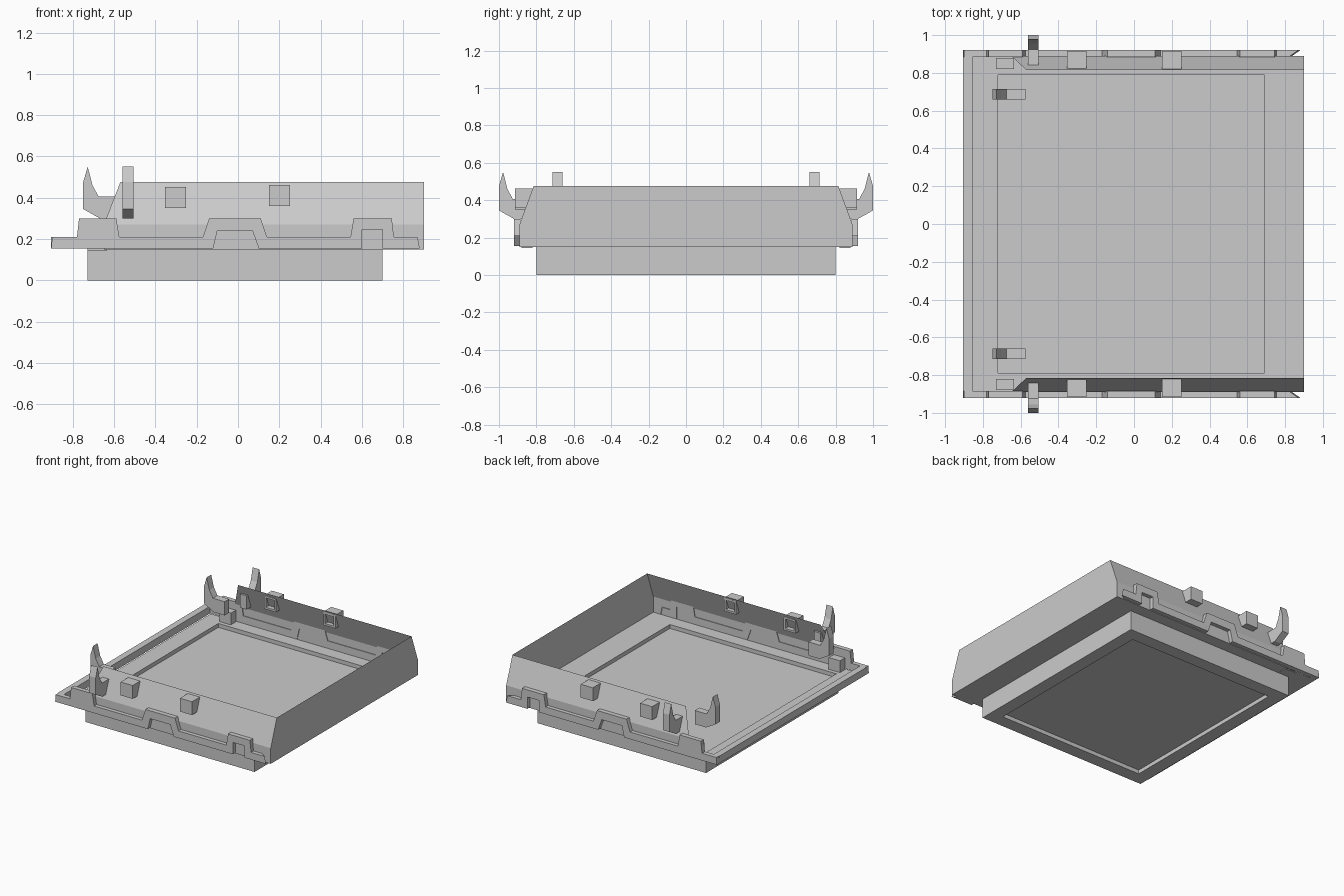
import bpy, bmesh

if "Cube" in bpy.data.objects:
    bpy.data.objects.remove(bpy.data.objects["Cube"])

def make(name, verts, faces, fix=True):
    bm = bmesh.new()
    vs = [bm.verts.new(v) for v in verts]
    for f in faces:
        bm.faces.new([vs[i] for i in f])
    if fix:
        bmesh.ops.recalc_face_normals(bm, faces=bm.faces)
    me = bpy.data.meshes.new(name)
    bm.to_mesh(me)
    bm.free()
    ob = bpy.data.objects.new(name, me)
    bpy.context.collection.objects.link(ob)
    return ob

def loft(name, a, b):
    """Closed solid between two matching outlines."""
    n = len(a)
    sides = [(i, (i + 1) % n, n + (i + 1) % n, n + i) for i in range(n)]
    return make(name, a + b, [tuple(range(n)), tuple(range(n, 2 * n))] + sides)

def rect(x0, x1, y0, y1, z):
    return [(x0, y0, z), (x1, y0, z), (x1, y1, z), (x0, y1, z)]

def box(name, x0, x1, y0, y1, z0, z1):
    return loft(name, rect(x0, x1, y0, y1, z0), rect(x0, x1, y0, y1, z1))

def rings(name, loops, cap_first, cap_last):
    """Nested rectangles (x0, x1, half_y, z) joined in order."""
    verts = [v for x0, x1, y, z in loops for v in rect(x0, x1, -y, y, z)]
    faces = [(4*k + i, 4*k + (i+1) % 4, 4*k + 4 + (i+1) % 4, 4*k + 4 + i)
             for k in range(len(loops) - 1) for i in range(4)]
    n = len(verts)
    if cap_first:
        faces.append((0, 1, 2, 3))
    if cap_last:
        faces.append((n - 4, n - 3, n - 2, n - 1))
    return make(name, verts, faces)

# Lower block with recessed underside
rings("base_block", [(-.63, .60, .70, .03), (-.63, .60, .70, 0), (-.73, .70, .80, 0),
                     (-.73, .70, .80, .149)], True, False)
# Tray floor with shallow sunken panel
rings("tray_floor", [(-.855, .90, .89, .15), (-.72, .69, .79, .15),
                     (-.72, .69, .79, .12)], False, True)
# Front bar
box("front_bar", -.905, -.855, -.885, .885, .155, .21)

# Back wall (thin sheet)
half = [(.89, .15), (.89, .27), (.815, .475)]
make("back_wall", [(.9, y, z) for y, z in half] + [(.9, -y, z) for y, z in half[::-1]],
     [tuple(range(6))])

# Stepped edge trim profile (x, z)
trim = [(-.905, .155), (-.9, .21), (-.78, .21), (-.77, .3), (-.59, .3), (-.575, .21),
        (-.17, .21), (-.14, .3), (.11, .3), (.14, .21), (.545, .21), (.56, .3), (.745, .3),
        (.755, .21), (.87, .21), (.88, .155), (.70, .155), (.70, .245), (.60, .245),
        (.60, .155), (.10, .155), (.07, .24), (-.10, .24), (-.12, .155)]
# Hook profile (distance inward from outer face, z)
hook = [(0, .345), (0, .475), (.022, .55), (.045, .46), (.075, .405), (.175, .405),
        (.175, .30), (.08, .30)]

for s, side in ((-1, "front"), (1, "rear")):
    # Folded side wall (thin sheet)
    make(side + "_side_wall",
         [(-.65, s*.89, .15), (.9, s*.89, .15), (.9, s*.89, .27), (-.65, s*.89, .27),
          (.9, s*.815, .475), (-.57, s*.815, .475)], [(0, 1, 2, 3), (3, 2, 4, 5)])
    # Edge trim, mitred at the far end
    loft(side + "_edge_trim", [(x, s*.92, z) for x, z in trim],
         [(x - .05 if x > .8 else x, s*.885, z) for x, z in trim])
    # Corner block
    box(side + "_corner_block", -.73, -.635, s*.82, s*.88, .145, .24)
    # Hooks: one pointing sideways, one pointing to the open end
    loft(side + "_side_hook", [(-.56, s*(1 - d), z) for d, z in hook],
         [(-.505, s*(1 - d), z) for d, z in hook])
    loft(side + "_end_hook", [(-.75 + d, s*.66, z) for d, z in hook],
         [(-.75 + d, s*.715, z) for d, z in hook])
    # Square sockets through the wall, hollow on the inside
    for x, z in ((-.303, .40), (.20, .41)):
        def sq(r, y):
            return [(x - r, s*y, z - r), (x + r, s*y, z - r), (x + r, s*y, z + r), (x - r, s*y, z + r)]
        v = sq(.051, .915) + sq(.051, .82) + sq(.036, .82) + sq(.036, .88)
        f = [(4*k + i, 4*k + (i+1) % 4, 4*k + 4 + (i+1) % 4, 4*k + 4 + i)
             for k in range(3) for i in range(4)]
        make(side + "_socket", v, f + [(0, 1, 2, 3), (12, 13, 14, 15)])
